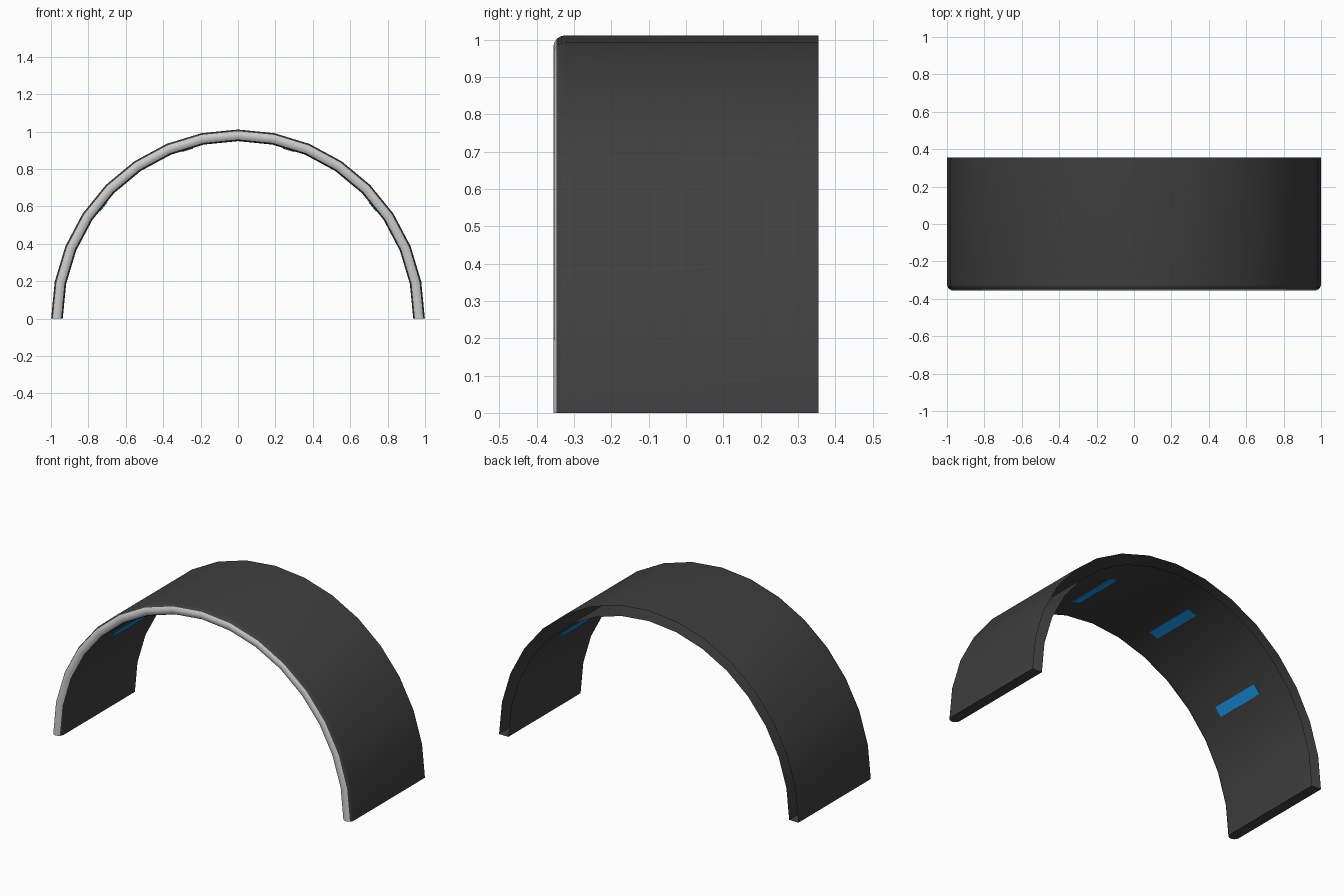
import bpy, bmesh, math
from mathutils import Matrix, Vector

if "Cube" in bpy.data.objects:
    bpy.data.objects.remove(bpy.data.objects["Cube"])

SEG = 16                 # facets around the half circle
RX, RZ = 0.968, 0.98     # mid-thickness radii
HALF = 0.031             # half thickness
FRONT, BACK = -0.355, 0.355
BEND = FRONT + HALF      # where the rounded front edge begins


def material(name, color):
    m = bpy.data.materials.new(name)
    m.diffuse_color = color
    m.use_nodes = True
    m.node_tree.nodes["Principled BSDF"].inputs["Base Color"].default_value = m.diffuse_color
    return m


black = material("dark_plastic", (0.05, 0.05, 0.05, 1))
blue = material("blue", (0.01, 0.3, 0.8, 1))


def finish(bm, name, mat=None):
    bmesh.ops.recalc_face_normals(bm, faces=bm.faces)
    me = bpy.data.meshes.new(name)
    bm.to_mesh(me)
    bm.free()
    ob = bpy.data.objects.new(name, me)
    bpy.context.collection.objects.link(ob)
    if mat:
        me.materials.append(mat)
    bpy.ops.object.select_all(action='DESELECT')
    ob.select_set(True)
    bpy.context.view_layer.objects.active = ob
    bpy.ops.object.shade_smooth_by_angle(angle=math.radians(35))
    return ob


def sweep_arch(name, profile, mat=None):
    """Sweep an open (radial offset, y) profile over the half circle, closing both feet."""
    bm = bmesh.new()
    rings = []
    for i in range(SEG + 1):
        a = math.pi * i / SEG
        rings.append([bm.verts.new(((RX + o) * math.cos(a), y, (RZ + o) * math.sin(a)))
                      for o, y in profile])
    for r0, r1 in zip(rings, rings[1:]):
        for j in range(len(profile) - 1):
            bm.faces.new((r0[j], r0[j + 1], r1[j + 1], r1[j]))
    bm.faces.new(rings[0])
    bm.faces.new(rings[-1])
    return finish(bm, name, mat)


def edge_arc(a0, a1, n):
    """Points of the rounded front edge; 0 = outer side, 180 = inner side."""
    pts = []
    for i in range(n + 1):
        a = math.radians(a0 + (a1 - a0) * i / n)
        pts.append((HALF * math.cos(a), BEND - HALF * math.sin(a)))
    return pts


# Arched shell with rounded front shoulders, hollow towards the back
outer = [(HALF, BACK)] + edge_arc(0, 50, 3)
inner = edge_arc(130, 180, 3) + [(-HALF, BACK)]
sweep_arch("arch_shell", outer + inner, black)

# Pale rounded trim along the front edge
sweep_arch("front_trim", [(o, y - 0.0005) for o, y in edge_arc(45, 135, 4)])

# Four blue strips lying on the inside facets
for k, facet in enumerate((3, 6, 9, 12)):
    a = math.pi * (facet + 0.5) / SEG
    c = math.cos(math.pi / SEG / 2)
    pos = Vector(((RX - HALF) * c * math.cos(a), 0, (RZ - HALF) * c * math.sin(a)))
    bm = bmesh.new()
    bmesh.ops.create_cube(bm, size=1, matrix=Matrix.Translation(pos)
                          @ Matrix.Rotation(-a, 4, 'Y')
                          @ Matrix.Diagonal((0.008, 0.32, 0.06, 1)))
    finish(bm, f"inner_strip_{k + 1}", blue)
